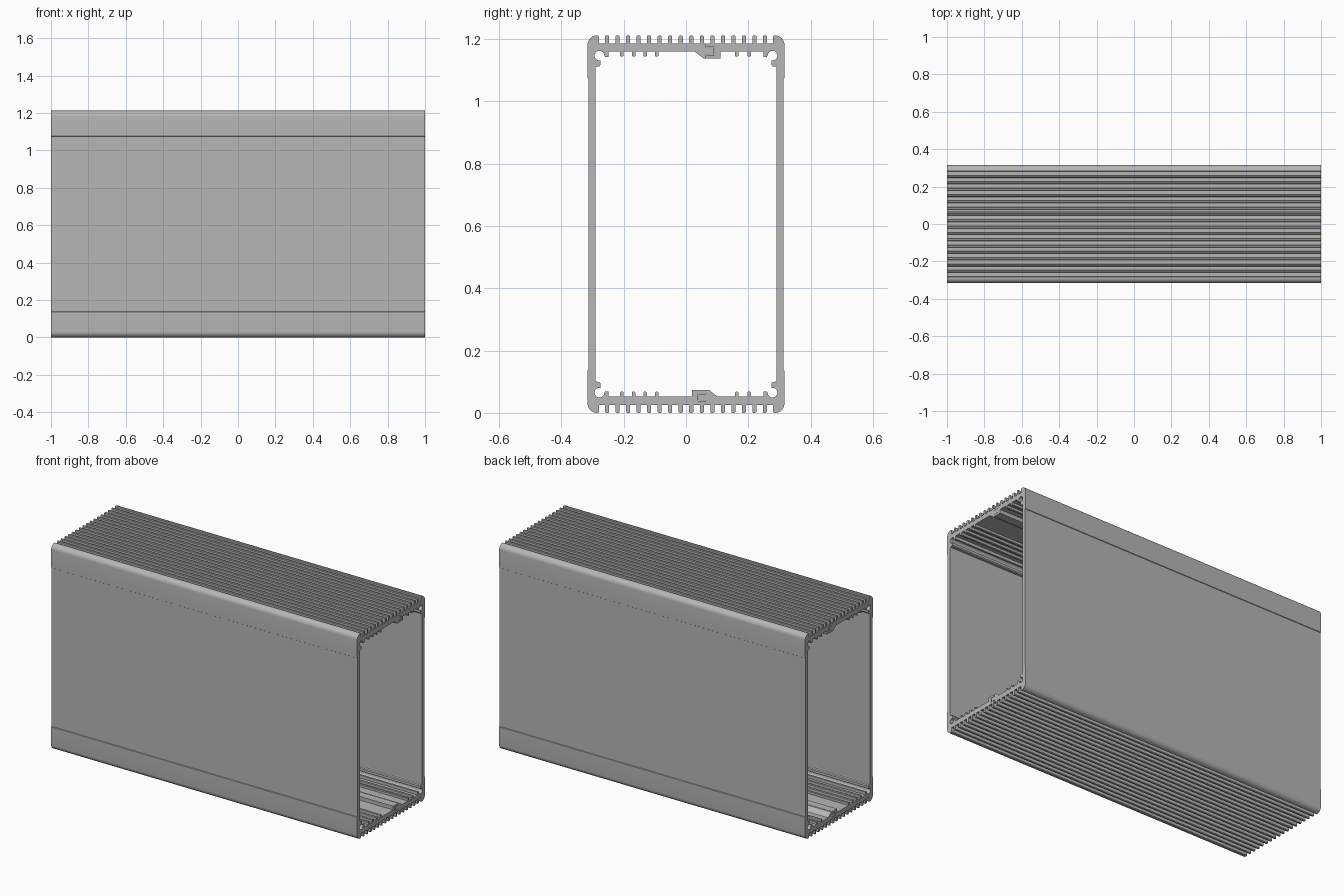
import bpy, bmesh, math

if "Cube" in bpy.data.objects:
    bpy.data.objects.remove(bpy.data.objects["Cube"], do_unlink=True)

HALF_LEN, MID_Z = 1.0, 0.606          # extrusion half length, profile centre height
TOP, SLAB_OUT, SLAB_IN = 0.606, 0.580, 0.554
BLOCK_Z, RIB_Z = 0.532, 0.538
BLOCK_Y = 0.065                       # centre of the snap joint
FINS = [(i - 7.5) * 0.0338 for i in range(16)]
RIBS = [-0.206, -0.168, -0.131, -0.094, 0.163, 0.203]

metal = bpy.data.materials.new("Grey aluminium")
metal.use_nodes = True
grey = (0.47, 0.47, 0.47, 1)
metal.diffuse_color = grey
metal.node_tree.nodes["Principled BSDF"].inputs["Base Color"].default_value = grey


def arc(cy, cz, r, a0, a1, n):
    angles = [math.radians(a0 + (a1 - a0) * i / n) for i in range(n + 1)]
    return [(cy + r * math.cos(a), cz + r * math.sin(a)) for a in angles]


def tooth(y, base, tip, w):
    """Square rib with slightly eased tip, from the corner side to the middle."""
    e = 0.003 if tip > base else -0.003
    return [(y - w, base), (y - w, tip - e), (y - w + 0.003, tip),
            (y + w - 0.003, tip), (y + w, tip - e), (y + w, base)]


def joint(tongue):
    """Hooked seam through the wall; tongue side or groove side."""
    g = 0 if tongue else 0.0015
    y0, y1, z0, z1 = BLOCK_Y + g, BLOCK_Y + 0.025 + g, 0.567 + g, 0.545 - g
    return [(y0, SLAB_OUT), (y0, z0), (y1, z0), (y1, z1), (y0, z1), (y0, BLOCK_Z)]


def strip(side, tongue):
    """Section from inner side wall, over the top, back to the outer side wall.
    Drawn for the -y side, then flipped with side."""
    centre = BLOCK_Y * -side          # joint position seen from this side
    # screw port and its lips
    inner = [(-0.291, 0.502), (-0.289, 0.505), (-0.278, 0.507), (-0.274, 0.512),
             (-0.274, 0.522)]
    inner += arc(-0.278, 0.541, 0.0155, -75, -350, 18)
    inner += [(-0.260, RIB_Z - 0.001), (-0.249, RIB_Z - 0.001), (-0.249, SLAB_IN)]
    # inner ribs
    for y in sorted(-side * r for r in RIBS):
        if y < centre:
            inner += tooth(y, SLAB_IN, RIB_Z, 0.006)
    # half of the joint block: ramped on the tongue side, square on the other
    if tongue:
        inner += [(centre - 0.037, SLAB_IN), (centre - 0.008, BLOCK_Z)]
    else:
        inner += [(centre - 0.046, SLAB_IN), (centre - 0.046, BLOCK_Z)]
    seam = [(y - BLOCK_Y if tongue else BLOCK_Y - y, z) for y, z in joint(tongue)]
    inner += [(centre + y, z) for y, z in reversed(seam)]
    # outer cooling fins, from the joint to the corner
    outer = []
    for y in FINS:
        if y < centre:
            outer += tooth(y, SLAB_OUT, TOP, 0.0065)
    outer.reverse()
    # rounded corner and stepped side wall
    outer += [(-0.280, SLAB_OUT), (-0.280, TOP - 0.003), (-0.283, TOP)]
    outer += arc(-0.286, TOP - 0.03, 0.03, 90, 180, 8)
    outer += [(-0.316, 0.470), (-0.313, 0.468)]
    return [(-side * y, z) for y, z in inner + outer]


def extrude(name, outline):
    bm = bmesh.new()
    verts = [bm.verts.new((-HALF_LEN, y, z + MID_Z)) for y, z in outline]
    cap = bm.faces.new(verts)
    made = bmesh.ops.extrude_face_region(bm, geom=[cap], use_keep_orig=True)["geom"]
    moved = [v for v in made if isinstance(v, bmesh.types.BMVert)]
    bmesh.ops.translate(bm, verts=moved, vec=(2 * HALF_LEN, 0, 0))
    bmesh.ops.recalc_face_normals(bm, faces=bm.faces)
    bmesh.ops.triangulate(bm, faces=[f for f in bm.faces if len(f.verts) > 4])
    mesh = bpy.data.meshes.new(name)
    bm.to_mesh(mesh)
    bm.free()
    mesh.materials.append(metal)
    obj = bpy.data.objects.new(name, mesh)
    bpy.context.collection.objects.link(obj)
    bpy.ops.object.select_all(action='DESELECT')
    obj.select_set(True)
    bpy.context.view_layer.objects.active = obj
    bpy.ops.object.shade_smooth_by_angle(angle=math.radians(30))


# two interlocking half shells: the tongue is on top of one, below on the other
for name, side in (("front_shell", -1), ("back_shell", 1)):
    upper = strip(side, side < 0)
    lower = [(y, -z) for y, z in strip(side, side > 0)]
    extrude(name, upper + lower[::-1])
